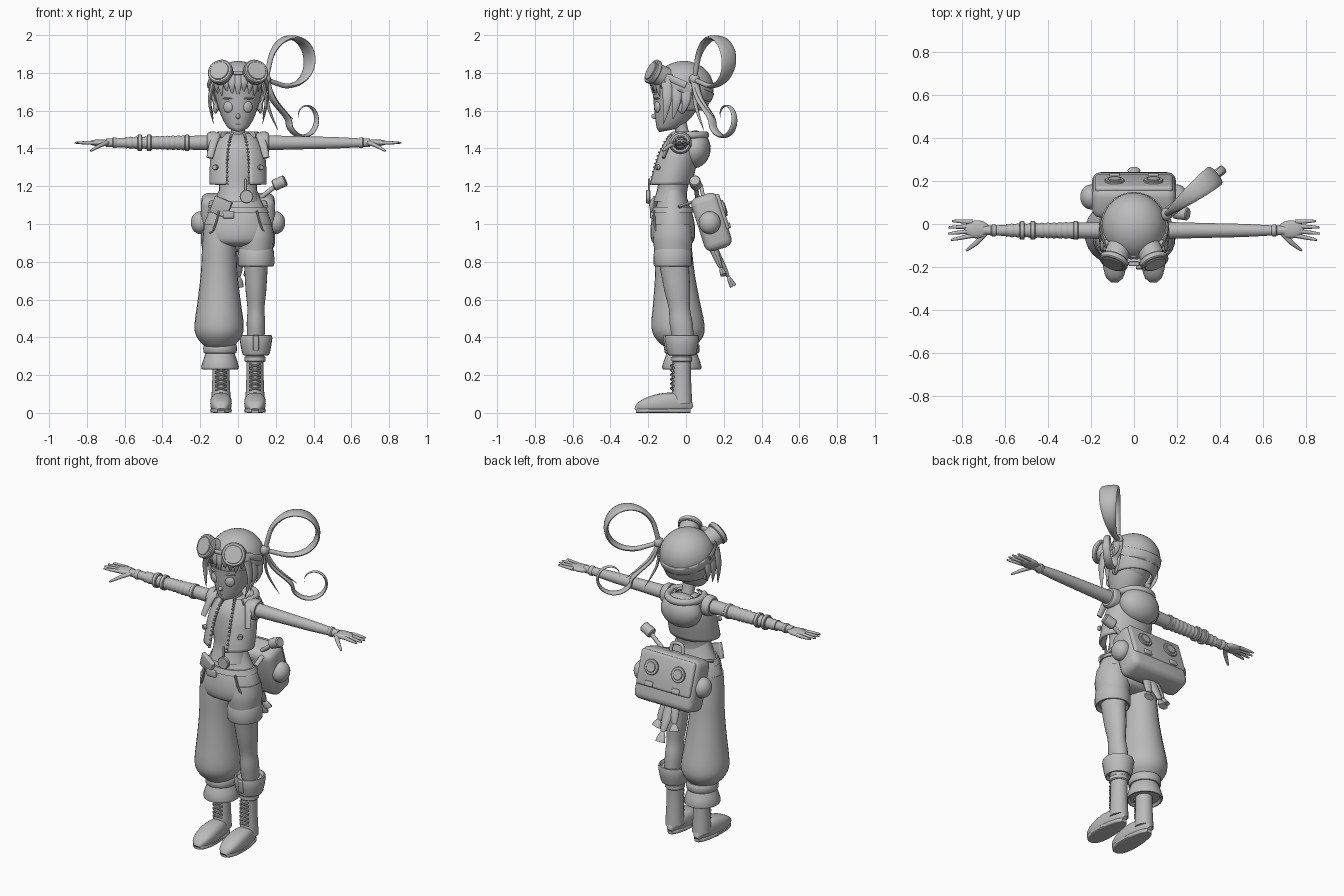
import bpy, bmesh, math
from mathutils import Vector, Matrix, Euler

old = bpy.data.objects.get("Cube")
if old:
    bpy.data.objects.remove(old, do_unlink=True)

grey = bpy.data.materials.new("plain_grey")
grey.use_nodes = True
grey.diffuse_color = (.5, .5, .5, 1)
grey.node_tree.nodes["Principled BSDF"].inputs["Base Color"].default_value = grey.diffuse_color

# Shared positions
MIRROR = (1, -1)
ACROSS, DEEP, UP, FORWARD = Vector((1, 0, 0)), Vector((0, 1, 0)), Vector((0, 0, 1)), Vector((0, -1, 0))
ARM_Y, ARM_Z = -.03, 1.43
HIP_Y, LEG_X, BOOT_Y = -.07, .095, -.022
TIE = Vector((.15, .045, 1.765))


def finish(name, bm):
    bmesh.ops.recalc_face_normals(bm, faces=bm.faces)
    mesh = bpy.data.meshes.new(name)
    bm.to_mesh(mesh)
    bm.free()
    mesh.materials.append(grey)
    ob = bpy.data.objects.new(name, mesh)
    bpy.context.collection.objects.link(ob)
    bpy.ops.object.select_all(action='DESELECT')
    ob.select_set(True)
    bpy.context.view_layer.objects.active = ob
    bpy.ops.object.shade_smooth_by_angle(angle=math.radians(40))
    return ob


def thicken(ob, thickness):
    ob.modifiers.new("thickness", 'SOLIDIFY').thickness = thickness


def spline(rows, steps):
    """Smooth rows of numbers with a Catmull-Rom curve."""
    out = []
    for i in range(len(rows) - 1):
        quad = [rows[max(i - 1, 0)], rows[i], rows[i + 1], rows[min(i + 2, len(rows) - 1)]]
        for k in range(steps):
            t = k / steps
            out.append([b + t / 2 * (c - a + t * (2 * a - 5 * b + 4 * c - d + t * (3 * (b - c) + d - a)))
                        for a, b, c, d in zip(*quad)])
    return out + [list(rows[-1])]


def loft(name, rows, across=ACROSS, flat=False, sides=24, steps=4, power=1, arc=None):
    """Skin over elliptic rings (x, y, z, half width, half depth)."""
    rows = spline(rows, steps)
    points = [Vector(row[:3]) for row in rows]
    low, high = arc or (0, 360)
    spans = sides - 1 if arc else sides
    bm, rings = bmesh.new(), []
    for i, row in enumerate(rows):
        along = UP if flat else (points[min(i + 1, len(points) - 1)] - points[max(i - 1, 0)]).normalized()
        u = (across - along * along.dot(across)).normalized()
        v = along.cross(u)
        ring = []
        for k in range(sides):
            angle = math.radians(low + (high - low) * k / spans)
            c, s = (math.copysign(abs(f) ** power, f) for f in (math.cos(angle), math.sin(angle)))
            ring.append(bm.verts.new(points[i] + u * c * max(row[3], .001) + v * s * max(row[4], .001)))
        rings.append(ring)
    for p, q in zip(rings, rings[1:]):
        for k in range(spans):
            m = (k + 1) % sides
            bm.faces.new((p[k], p[m], q[m], q[k]))
    if not arc:
        bm.faces.new(rings[0])
        bm.faces.new(rings[-1])
    return finish(name, bm)


def column(name, x, y, profile, depth=1, lean=0, **options):
    """Upright form from (height, radius) pairs; lean shifts it back as it rises."""
    base = profile[0][0]
    return loft(name, [(x, y + lean * (z - base), z, r, r * depth) for z, r in profile], flat=True, **options)


def limb(name, s, profile, **options):
    """Form along the arm from (distance, radius) pairs."""
    return loft(name, [(s * x, ARM_Y, ARM_Z, r, r) for x, r in profile], across=DEEP, **options)


def strand(name, points, width, thick, across=ACROSS, tip=0, sides=12):
    """Strip along a path, narrowing to a tip."""
    path = spline([tuple(p) for p in points], 5)
    rows = []
    for i, p in enumerate(path):
        f = 1 - (1 - tip) * (i / (len(path) - 1)) ** 2
        rows.append((*p, width * f, thick * f))
    return loft(name, rows, across=across, sides=sides, steps=1)


def place(at, turn=(0, 0, 0), size=(1, 1, 1)):
    return Matrix.LocRotScale(Vector(at), Euler(turn), Vector(size))


def ball(name, at, size, turn=(0, 0, 0)):
    bm = bmesh.new()
    bmesh.ops.create_uvsphere(bm, u_segments=24, v_segments=14, radius=1, matrix=place(at, turn, size))
    return finish(name, bm)


def box(name, size, matrix, bevel=.005):
    bm = bmesh.new()
    bmesh.ops.create_cube(bm, size=1, matrix=Matrix.Diagonal((*size, 1)))
    bmesh.ops.bevel(bm, geom=bm.edges[:], offset=bevel, segments=3, profile=.5, affect='EDGES')
    bm.transform(matrix)
    return finish(name, bm)


def drum(name, radius, length, at, axis):
    """Short cylinder with a chamfered rim, centred on a point."""
    h, c = length / 2, min(length, radius) / 6
    ob = column(name, 0, 0, [(-h, radius - c), (c - h, radius), (h - c, radius), (h, radius - c)], steps=1)
    ob.data.transform(Matrix.Translation(at) @ Vector(axis).to_track_quat('Z', 'Y').to_matrix().to_4x4())


def cuff(name, x, y, bottom, top, wide_low, wide_high):
    """Hollow turned-up band with rounded rims."""
    wall, h = .02, (top - bottom) / 7
    column(name, x, y, [(bottom + h, wide_low - wall), (bottom, wide_low - wall / 2), (bottom + h, wide_low),
                        (top - h, wide_high), (top, wide_high - wall / 2), (top - h, wide_high - wall)], depth=1.05, steps=2)


# Head: round skull, jaw narrowing to the chin, simple features
column("neck", 0, 0, [(1.42, .05), (1.48, .036), (1.56, .04)], lean=-.3)
ball("skull", (0, -.03, 1.71), (.126, .142, .14))
jaw = []
for i in range(13):
    k = (i / 12) ** .4
    jaw.append((0, -.14 + .105 * k, 1.487 + i / 60, .125 * k, .14 * k))
loft("jaw", jaw, flat=True, steps=2)
ball("nose", (0, -.165, 1.57), (.012, .018, .014))
ball("mouth", (0, -.15, 1.53), (.022, .01, .005))
for s in MIRROR:
    ball("eye", (s * .052, -.152, 1.62), (.027, .014, .03), turn=(0, 0, s * .4))
    ball("eyebrow", (s * .055, -.155, 1.665), (.03, .01, .005), turn=(0, 0, s * .4))
    ball("ear", (s * .118, -.02, 1.62), (.014, .025, .035))

# Hair around the face
thicken(column("back_hair", 0, -.01, [(1.6, .115), (1.67, .143), (1.75, .145)], arc=(-15, 195)), .012)
for i in range(11):
    angle = math.radians(-155 + i * 13)
    out = Vector((math.cos(angle), math.sin(angle), 0))
    root = Vector((0, -.035, 1.79)) + out * .135
    drop = UP * (.09 + .012 * (i % 3))
    strand("fringe_lock", [root, root - drop / 2 + out * .012, root - drop], .024, .01, across=out.cross(UP), sides=8)
for s in MIRROR:
    for i in range(3):
        y = -.1 + i * .05
        strand("side_lock", [(s * .13, y, 1.75), (s * .15, y, 1.65), (s * .13, y - .02, 1.53 + i * .025)], .03, .012, across=DEEP)


# Head scarf and its band, cut on tilted planes
def scarf(name, size, low, high):
    bm = bmesh.new()
    bmesh.ops.create_uvsphere(bm, u_segments=40, v_segments=24, radius=1, matrix=place((0, -.012, 1.72), size=size))
    for z, lower in ((low, True), (high, False)):
        bmesh.ops.bisect_plane(bm, geom=bm.verts[:] + bm.edges[:] + bm.faces[:], plane_co=UP * z,
                               plane_no=(0, .35, 1), clear_inner=lower, clear_outer=not lower)
    thicken(finish(name, bm), .01)


scarf("head_scarf", (.15, .158, .143), 1.7, 2)
scarf("scarf_band", (.156, .164, .149), 1.69, 1.745)

# Goggles pushed up on the forehead
for s in MIRROR:
    view = Vector((s * .32, -.8, .42)).normalized()
    eyepiece = Vector((s * .078, -.135, 1.785))
    drum("goggle_barrel", .057, .1, eyepiece, view)
    drum("goggle_rim", .068, .03, eyepiece + view * .045, view)
    drum("goggle_lens", .052, .012, eyepiece + view * .06, view)
    strand("goggle_strap", [eyepiece, (s * .14, -.08, 1.77), (s * .158, 0, 1.735)], .018, .006, across=UP, tip=1)
box("goggle_bridge", (.05, .02, .02), place((0, -.185, 1.8)))

# Side ponytail: a big petal loop, a spiral curl and loose locks, all in one slanted plane
SWEEP = Vector((.78, .62, 0))
SPREAD = SWEEP.cross(UP)
ball("hair_tie", TIE, (.025, .03, .03))
loop = []
for i in range(25):
    t = i / 24
    angle, reach = math.radians(80 - 100 * t), .32 * math.sin(math.pi * t) ** .5
    point = TIE + SWEEP * reach * math.cos(angle) + UP * reach * math.sin(angle)
    loop.append((*point, .012 + .04 * math.sin(math.pi * t), .013))
loft("ponytail_loop", loop, across=SPREAD, sides=12, steps=2)
curl = [TIE, TIE + SWEEP * .04 - UP * .1]
for i in range(13):
    angle = math.pi * (1 + i / 6)
    curl.append(TIE + SWEEP * .26 - UP * .2 + (SWEEP * math.cos(angle) + UP * math.sin(angle)) * (.12 - i / 150))
strand("ponytail_curl", curl, .027, .011, across=SPREAD)
for reach, fall in ((.18, .21), (.08, .27)):
    end = TIE + SWEEP * reach - UP * fall
    strand("loose_lock", [TIE, TIE.lerp(end, .5) - SWEEP * .03, end], .016, .01, across=SPREAD)

# Torso and open vest with zip teeth along both edges
column("shirt", 0, -.085, [(1.12, .11), (1.2, .1), (1.31, .12), (1.42, .12), (1.48, .04)], depth=.8, lean=.2)
vest = [(1.21, .152), (1.3, .15), (1.38, .14), (1.45, .11), (1.48, .08)]
thicken(column("vest", 0, -.085, vest, depth=.77, lean=.25, sides=40, arc=(-66, 246)), .014)
for s in MIRROR:
    for z, r in spline(vest, 4):
        y = -.085 + (z - vest[0][0]) / 4 - r * .7
        box("zip_tooth", (.014, .014, .008), place((s * r * .38, y, z)), bevel=.002)
    limb("armhole_edge", s, [(.12, .06), (.15, .058), (.163, .05)])
    strand("shoulder_flap", [(s * .09, 0, 1.475), (s * .12, -.07, 1.46), (s * .15, -.12, 1.35)], .024, .012, tip=.7)
    drum("vest_button", .014, .02, (s * .12, -.15, 1.3), (s * .5, -1, 0))

# Hood hanging on the back, its rim curving round the neck
ball("hood", (0, .045, 1.395), (.125, .085, .1), turn=(-.15, 0, 0))
rim = []
for i in range(13):
    angle = math.radians(-40 + i * 260 / 12)
    rim.append((.1 * math.cos(angle), .105 * math.sin(angle), 1.47))
strand("hood_rim", rim, .02, .018, across=UP, tip=1)

# Arms, hands and wristbands
for s in MIRROR:
    limb("arm", s, [(.1, .042), (.2, .038), (.4, .033), (.52, .03), (.65, .023), (.7, .022)])
    limb("wristband", s, [(.64, .024), (.645, .028), (.66, .028), (.665, .022)], steps=1)
    ball("palm", (s * .73, -.025, ARM_Z), (.06, .042, .018))
    for i in range(4):
        y, tip = .01 - i * .021, .865 - .007 * (i - 1.6) ** 2
        strand("finger", [(s * .75, y, ARM_Z), (s * tip, y * 1.4, ARM_Z)], .011, .011, across=DEEP, tip=.4, sides=10)
    strand("thumb", [(s * .69, -.04, ARM_Z), (s * .73, -.085, 1.415), (s * .78, -.123, 1.387)], .014, .012, across=DEEP, tip=.4)

# Cloth wound round the right arm
limb("arm_wrapping", -1, [(.26 + i * .014, .041 - i / 2500 - .004 * (i % 2)) for i in range(25)], steps=2)
for x in (.27, .47, .52):
    drum("arm_band", .043, .024, (-x, ARM_Y, ARM_Z), ACROSS)

# Shorts on the left, baggy trouser leg on the right
column("shorts_seat", 0, HIP_Y, [(.88, .08), (.9, .16), (.95, .183), (1.03, .17), (1.12, .125), (1.18, .1)], depth=.65)
column("left_shorts_leg", LEG_X, HIP_Y, [(.85, .088), (.93, .095), (1, .085)], depth=1.1)
cuff("left_shorts_cuff", LEG_X, HIP_Y, .775, .87, .097, .095)
column("left_leg", LEG_X, -.012, [(.36, .043), (.47, .049), (.55, .045), (.65, .055), (.77, .062), (.88, .07)], depth=1.25, lean=-.12)
column("baggy_trouser_leg", -.1, -.035, [(.34, .06), (.365, .09), (.41, .122), (.47, .13), (.6, .113), (.74, .097), (.88, .09), (1, .08)],
       depth=1.08, lean=-.06)
cuff("trouser_hem", -LEG_X, BOOT_Y, .315, .365, .088, .088)

# Belt, buckle, pouch, hanging charm and pocket seams
column("belt", 0, HIP_Y, [(1.06, .15), (1.06, .164), (1.09, .148), (1.09, .13)], depth=.7, steps=1)
box("belt_buckle", (.06, .02, .04), place((-.05, -.18, 1.05)))
box("hip_pouch", (.1, .025, .09), place((-.09, -.165, 1.09), turn=(.1, .4, -.3)))
box("charm_strap", (.014, .01, .08), place((.04, -.195, 1.2)), bevel=.003)
drum("hanging_charm", .036, .024, (.045, -.2, 1.145), FORWARD)
for s in MIRROR:
    strand("pocket_seam", [(s * .1, -.17, 1.07), (s * .13, -.16, .97), (s * .17, -.11, .94)], .006, .006, tip=1, sides=8)

# Laced boots
for s in MIRROR:
    x = s * .09
    column("boot_shaft", x, BOOT_Y, [(.05, .052), (.18, .046), (.26, .046), (.36, .051)], depth=1.06)
    foot, sole = [], []
    for i in range(17):
        t = i / 16
        y, swell = .025 - .29 * t, (.02 + math.sin(math.pi * t)) ** .3
        width, height = (.048 + .016 * t) * swell, (.062 - .02 * t) * swell
        foot.append((x, y, height, width, height))
        sole.append((x, y, .012, width, .012))
    loft("boot_foot", foot, power=.75, steps=1)
    loft("boot_sole", sole, power=.4, steps=1)
    for i in range(6):
        z = .13 + i * .024
        for slant in (.01, -.01):
            strand("lace", [(x - .03, -.066, z - slant), (x, -.08, z), (x + .03, -.066, z + slant)], .005, .005, across=UP, tip=1, sides=8)
    drum("ankle_strap", .055, .03, (x, BOOT_Y, .285), UP)
cuff("left_boot_cuff", LEG_X, BOOT_Y, .305, .412, .074, .087)
cuff("right_boot_cuff", -LEG_X, BOOT_Y, .23, .325, .1, .078)
box("left_boot_tongue", (.03, .012, .08), place((LEG_X, -.11, .37), turn=(.15, 0, 0)))

# Backpack, tilted so its base swings outward
pack = place((0, .135, 1.01), turn=(.31, 0, 0))
box("backpack", (.39, .15, .3), pack, bevel=.04)
box("backpack_flap", (.36, .03, .2), pack @ place((0, .068, .035)), bevel=.014)
outward = pack.to_3x3() @ DEEP
for s in MIRROR:
    ball("backpack_side_pocket", pack @ Vector((s * .2, -.01, 0)), (.05, .058, .06))
    drum("flap_badge", .045, .015, pack @ Vector((s * .09, .085, .05)), outward)
    drum("flap_badge_centre", .03, .015, pack @ Vector((s * .09, .09, .05)), outward)
    box("flap_buckle", (.05, .015, .03), pack @ place((s * .09, .083, -.045)))
    strand("backpack_hanger", [(s * .13, .1, 1.14), (s * .145, -.04, 1.09)], .015, .008, tip=1)
strand("backpack_handle", [(-.04, .09, 1.15), (-.03, .08, 1.2), (.03, .08, 1.2), (.04, .09, 1.15)], .01, .01, across=DEEP, tip=1)

# Mallet stuck in the pack, and tassels below it
strand("mallet_handle", [(.12, .06, 1.14), (.22, .05, 1.217)], .012, .012, across=DEEP, tip=1)
drum("mallet_head", .03, .07, (.22, .05, 1.217), (.8, -.1, .35))
for i in (-1, 0, 1):
    top, end = Vector((i * .02, .14, .88)), Vector((i * .06, .25 - .05 * abs(i), .67 + .06 * abs(i)))
    knot = top.lerp(end, .75)
    strand("tassel_cloth", [top, knot], .035, .022, tip=.4)
    strand("tassel_end", [end, knot], .03, .018, tip=.3)
